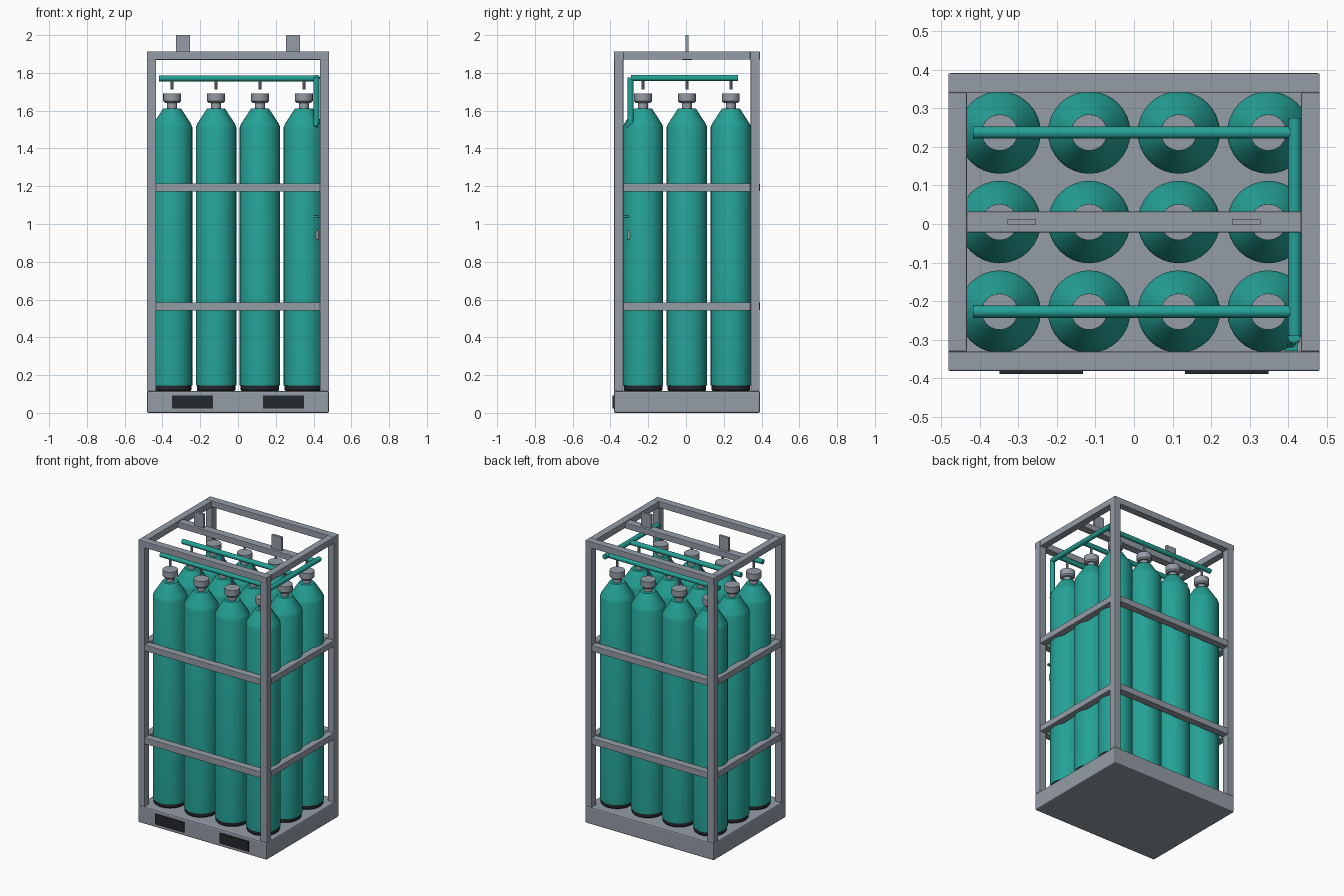
import bpy, bmesh, math
from mathutils import Vector, Matrix

if "Cube" in bpy.data.objects:
    bpy.data.objects.remove(bpy.data.objects["Cube"])

CY = 0.005            # depth centre of the frame
PITCH = 0.2325        # bottle spacing


def material(name, rgb):
    m = bpy.data.materials.new(name)
    m.diffuse_color = (*rgb, 1)
    m.use_nodes = True
    m.node_tree.nodes["Principled BSDF"].inputs["Base Color"].default_value = m.diffuse_color
    return m


GREY = material("steel grey", (0.30, 0.335, 0.38))
TEAL = material("teal paint", (0.018, 0.36, 0.305))
DARK = material("dark rubber", (0.018, 0.021, 0.025))


def finish(name, bm, mat, smooth=None):
    bmesh.ops.recalc_face_normals(bm, faces=bm.faces[:])
    me = bpy.data.meshes.new(name)
    bm.to_mesh(me)
    bm.free()
    me.materials.append(mat)
    if smooth:
        me.shade_smooth()
        me.set_sharp_from_angle(angle=math.radians(smooth))
    ob = bpy.data.objects.new(name, me)
    bpy.context.collection.objects.link(ob)
    return ob


def box(name, lo, hi, mat, bevel=0.0):
    bm = bmesh.new()
    lo, hi = Vector(lo), Vector(hi)
    bmesh.ops.create_cube(bm, size=1, matrix=Matrix.Translation((lo + hi) / 2)
                          @ Matrix.Diagonal((*(hi - lo), 1)))
    if bevel:
        bmesh.ops.bevel(bm, geom=bm.edges[:], offset=bevel, segments=2,
                        profile=0.5, affect='EDGES')
    return finish(name, bm, mat)


def lathe(name, profile, mat, at, segs=32):
    """Closed solid of revolution from (radius, height) pairs."""
    bm = bmesh.new()
    rings = [[bm.verts.new((at[0] + r * math.cos(2 * math.pi * i / segs),
                            at[1] + r * math.sin(2 * math.pi * i / segs), z))
              for i in range(segs)] for r, z in profile]
    for a, b in zip(rings, rings[1:]):
        for i in range(segs):
            j = (i + 1) % segs
            bm.faces.new((a[i], a[j], b[j], b[i]))
    bm.faces.new(rings[0])
    bm.faces.new(rings[-1])
    return finish(name, bm, mat, 25)


def pipe(name, a, b, r, mat, segs=12):
    a, b = Vector(a), Vector(b)
    d = b - a
    bm = bmesh.new()
    bmesh.ops.create_cone(bm, cap_ends=True, segments=segs, radius1=r, radius2=r,
                          depth=d.length, matrix=Matrix.Translation((a + b) / 2)
                          @ d.to_track_quat('Z', 'Y').to_matrix().to_4x4())
    return finish(name, bm, mat, 35)


# Base pallet with fork pocket plates on the front
box("base", (-0.482, -0.382, 0), (0.482, 0.392, 0.116), GREY, 0.008)
for s in (-1, 1):
    x = 0.241 * s
    box("fork_pocket", (x - 0.108, -0.389, 0.024), (x + 0.108, -0.38, 0.093), DARK)

# Corner posts, side rails and top frame
X0, X1, HY, T = 0.434, 0.482, 0.386, 0.05
for sx in (-1, 1):
    for sy in (-1, 1):
        cx, cy = sx * (X0 + X1) / 2, CY + sy * (HY - T / 2)
        box("corner_post", (cx - 0.024, cy - 0.024, 0.114),
            (cx + 0.024, cy + 0.024, 1.88), GREY, 0.003)
for z0, z1 in ((0.542, 0.585), (1.172, 1.214), (1.87, 1.913)):
    top = z1 > 1.9
    w = X1 if top else X0
    for s in (-1, 1):
        ya, yb = sorted((CY + s * (HY - T), CY + s * HY))
        box("long_rail", (-w, ya, z0), (w, yb, z1), GREY, 0.003)
        xa, xb = sorted((s * X0, s * X1))
        box("short_rail", (xa, CY - HY + T, z0), (xb, CY + HY - T, z1), GREY, 0.003)

# Lifting beam and lugs
box("lifting_beam", (-X0, CY - 0.027, 1.868), (X0, CY + 0.027, 1.908), GREY, 0.003)
for s in (-1, 1):
    x = 0.292 * s
    box("lifting_lug", (x - 0.037, CY - 0.008, 1.9), (x + 0.037, CY + 0.008, 2.0), GREY)

# Gas bottles, four by three
for i in range(4):
    for j in range(3):
        p = ((i - 1.5) * PITCH, CY + (j - 1) * PITCH)
        lathe("foot_ring", [(0.096, 0.114), (0.102, 0.122), (0.102, 0.15)], DARK, p)
        lathe("bottle", [(0.107, 0.145), (0.107, 1.512), (0.1, 1.53), (0.047, 1.612)],
              TEAL, p)
        lathe("valve_neck", [(0.026, 1.605), (0.026, 1.65)], GREY, p, 20)
        lathe("valve_cap", [(0.038, 1.641), (0.047, 1.65), (0.047, 1.69)], GREY, p, 24)
        lathe("valve_stem", [(0.008, 1.712), (0.008, 1.765)], GREY, p, 10)

# Manifold pipes above each row, joined by a header and a down pipe
for j in range(3):
    y = CY + (j - 1) * PITCH
    pipe("manifold_pipe", (-0.418, y, 1.771), (0.412, y, 1.771), 0.016, TEAL)
pipe("header_pipe", (0.417, -0.29, 1.773), (0.417, 0.275, 1.773), 0.017, TEAL)
pipe("down_pipe", (0.415, -0.293, 1.775), (0.415, -0.293, 1.53), 0.016, TEAL)
pipe("down_pipe_elbow", (0.415, -0.293, 1.545), (0.405, -0.308, 1.515), 0.015, TEAL)

# Outlet valve and its handle on the right side
box("outlet_valve", (0.385, -0.312, 0.915), (0.429, -0.27, 0.968), GREY, 0.006)
box("outlet_handle", (0.39, -0.33, 1.035), (0.426, -0.266, 1.045), TEAL)
